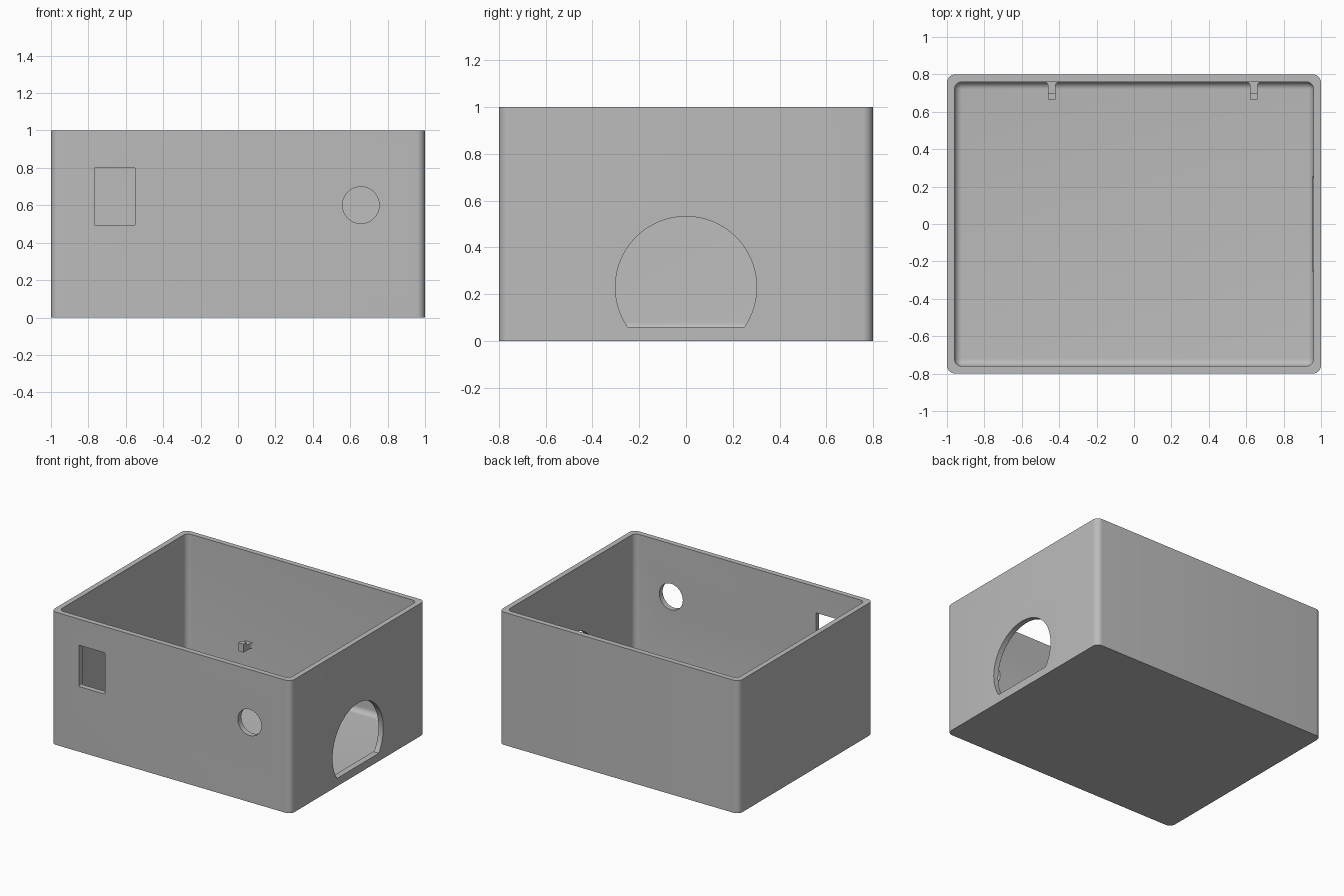
import bpy, bmesh, math
from mathutils import Matrix, Vector

old = bpy.data.objects.get("Cube")
if old:
    bpy.data.objects.remove(old, do_unlink=True)

grey = bpy.data.materials.new("plain grey")
grey.use_nodes = True
grey.diffuse_color = (0.5, 0.5, 0.5, 1)
grey.node_tree.nodes["Principled BSDF"].inputs["Base Color"].default_value = (0.5, 0.5, 0.5, 1)


def add_object(name, bm):
    bmesh.ops.recalc_face_normals(bm, faces=bm.faces)
    mesh = bpy.data.meshes.new(name)
    bm.to_mesh(mesh)
    bm.free()
    mesh.materials.append(grey)
    obj = bpy.data.objects.new(name, mesh)
    bpy.context.collection.objects.link(obj)
    return obj


def box(name, low, high, radius=0, rounded=lambda a, b: False):
    """Box between two corners; edges accepted by the rule are rounded."""
    low, high = Vector(low), Vector(high)
    bm = bmesh.new()
    bmesh.ops.create_cube(bm, size=1, matrix=Matrix.Translation((low + high) / 2)
                          @ Matrix.Diagonal((*(high - low), 1)))
    edges = [e for e in bm.edges if rounded(e.verts[0].co, e.verts[1].co)]
    if edges:
        bmesh.ops.bevel(bm, geom=edges, offset=radius, segments=8, profile=0.5,
                        affect='EDGES', clamp_overlap=True)
    return add_object(name, bm)


def extrude_outline(name, points, direction):
    """Solid made by sweeping a flat outline along a vector."""
    bm = bmesh.new()
    face = bm.faces.new([bm.verts.new(p) for p in points])
    swept = bmesh.ops.extrude_face_region(bm, geom=[face])["geom"]
    bmesh.ops.translate(bm, vec=direction,
                        verts=[v for v in swept if isinstance(v, bmesh.types.BMVert)])
    # Extruding keeps the starting face, which closes the solid
    return add_object(name, bm)


def arc(cx, cy, r, start, end, steps):
    return [(cx + r * math.cos(start + (end - start) * i / steps),
             cy + r * math.sin(start + (end - start) * i / steps)) for i in range(steps + 1)]


def cut(target, cutter):
    mod = target.modifiers.new("cut", 'BOOLEAN')
    mod.operation, mod.solver, mod.object = 'DIFFERENCE', 'EXACT', cutter
    bpy.context.view_layer.objects.active = target
    bpy.ops.object.modifier_apply(modifier=mod.name)
    bpy.data.objects.remove(cutter, do_unlink=True)


def smooth(obj):
    bpy.ops.object.select_all(action='DESELECT')
    obj.select_set(True)
    bpy.context.view_layer.objects.active = obj
    bpy.ops.object.shade_smooth_by_angle(angle=math.radians(30))


# Open box: rounded upright corners, cavity with a filleted floor
wall, floor = 0.04, 0.04
case = box("case", (-1, -0.8, 0), (1, 0.8, 1), 0.045,
           lambda a, b: abs(a.z - b.z) > 0.5)
cut(case, box("cavity", (-1 + wall, -0.8 + wall, floor), (1 - wall, 0.8 - wall, 1.2), 0.04,
              lambda a, b: min(a.z, b.z) < 0.5))

# Rectangular window and round hole in the front wall
cut(case, box("window", (-0.766, -0.9, 0.491), (-0.551, -0.7, 0.803), 0.006,
              lambda a, b: abs(a.y - b.y) > 0.1))
ring = arc(0.657, 0.601, 0.098, 0, math.tau, 64)[:-1]
cut(case, extrude_outline("round_hole", [(x, -0.9, z) for x, z in ring], (0, 0.2, 0)))

# Large flat-bottomed round opening in the +x wall
radius, centre, sill = 0.302, 0.23, 0.06
dip = math.asin((centre - sill) / radius)
arch = arc(0, centre, radius, -dip, math.pi + dip, 72)
cut(case, extrude_outline("arch_opening", [(0.85, y, z) for y, z in arch], (0.3, 0, 0)))
smooth(case)

# Two small hooks on the back wall: flared arm with a raised lip
for side, x in (("right", -0.44), ("left", 0.64)):
    back, half, flare = 0.8 - wall, 0.02, 0.022
    edge = arc(half + flare, back - flare, flare, math.pi, math.pi / 2, 6)
    outline = [(half, 0.665)] + edge + [(half + flare, back + 0.01)]
    outline += [(-px, py) for px, py in reversed(outline)]
    arm = extrude_outline(side + "_hook_arm", [(x + px, py, 0.28) for px, py in outline],
                          (0, 0, 0.04))
    smooth(arm)
    box(side + "_hook_lip", (x - half, 0.665, 0.32), (x + half, 0.7, 0.345))
